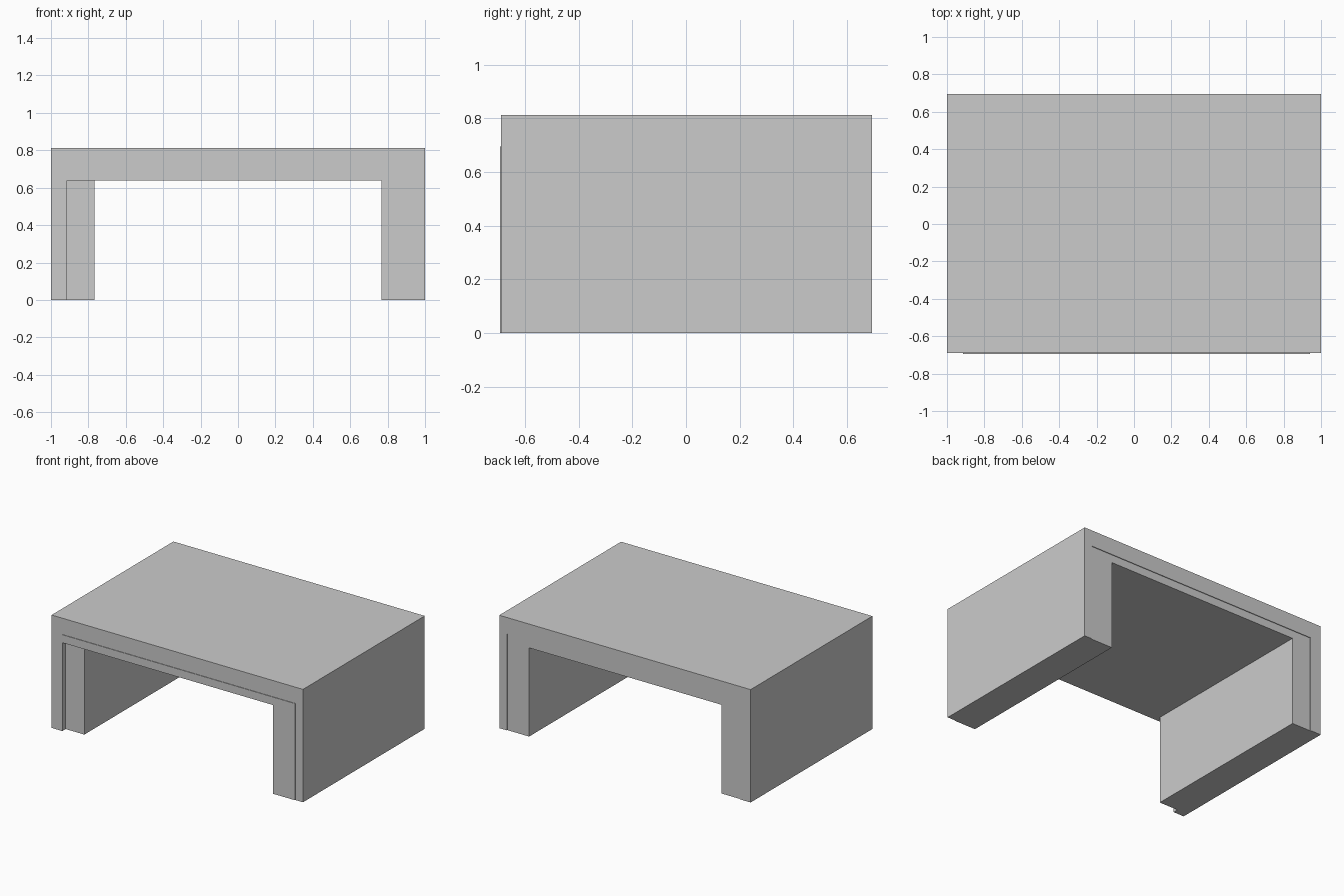
import bpy, bmesh

if "Cube" in bpy.data.objects:
    bpy.data.objects.remove(bpy.data.objects["Cube"])


def extrude_profile(name, points, y0, y1):
    """Extrude a closed front (x, z) outline from y0 to y1."""
    bm = bmesh.new()
    face = bm.faces.new([bm.verts.new((x, y0, z)) for x, z in points])
    result = bmesh.ops.extrude_face_region(bm, geom=[face])
    moved = [g for g in result["geom"] if isinstance(g, bmesh.types.BMVert)]
    bmesh.ops.translate(bm, verts=moved, vec=(0, y1 - y0, 0))
    bmesh.ops.recalc_face_normals(bm, faces=bm.faces)
    mesh = bpy.data.meshes.new(name)
    bm.to_mesh(mesh)
    bm.free()
    obj = bpy.data.objects.new(name, mesh)
    bpy.context.collection.objects.link(obj)
    return obj


HEIGHT, LINER_TOP, OPENING_TOP = 0.812, 0.695, 0.638
LEFT, RIGHT, OPENING = -0.915, 0.94, 0.766

# Outer arch: top slab and both side walls
extrude_profile("outer_shell", [
    (-1, 0), (LEFT, 0), (LEFT, LINER_TOP), (RIGHT, LINER_TOP),
    (RIGHT, 0), (1, 0), (1, HEIGHT), (-1, HEIGHT)], -0.69, 0.694)

# Inner top and right leg, standing slightly proud at the front
extrude_profile("inner_liner", [
    (LEFT, OPENING_TOP), (OPENING, OPENING_TOP), (OPENING, 0),
    (RIGHT, 0), (RIGHT, LINER_TOP), (LEFT, LINER_TOP)], -0.694, 0.689)

# Inner left leg, set back at the front
extrude_profile("left_inner_leg", [
    (LEFT, 0), (-OPENING, 0), (-OPENING, OPENING_TOP),
    (LEFT, OPENING_TOP)], -0.652, 0.689)
